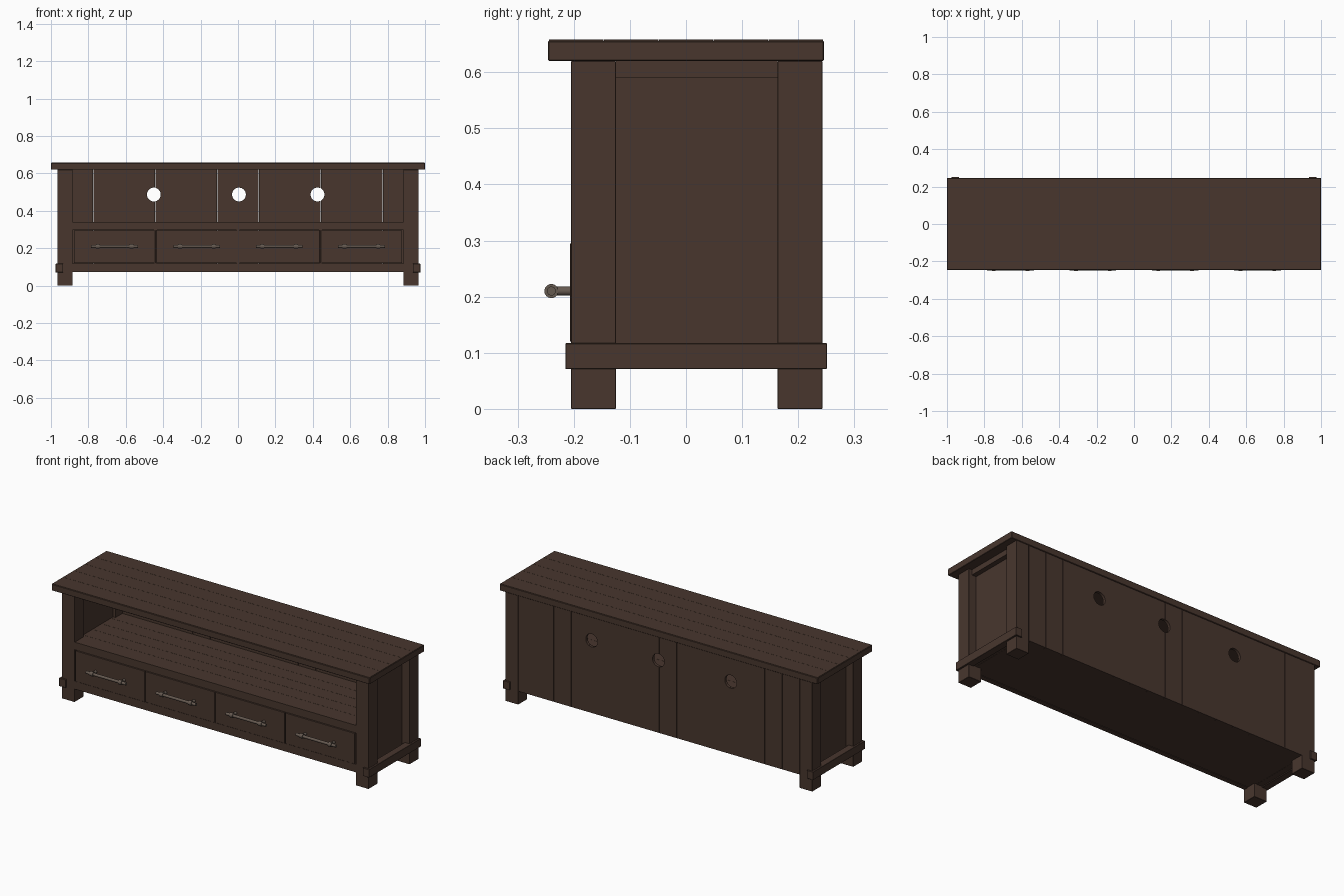
import bpy, bmesh, math
from mathutils import Matrix

if "Cube" in bpy.data.objects:
    bpy.data.objects.remove(bpy.data.objects["Cube"])


def material(name, rgb):
    m = bpy.data.materials.new(name)
    m.diffuse_color = (*rgb, 1)
    m.use_nodes = True
    m.node_tree.nodes["Principled BSDF"].inputs["Base Color"].default_value = m.diffuse_color
    return m


WOOD = material("dark brown wood", (0.065, 0.037, 0.027))
METAL = material("aged metal", (0.13, 0.10, 0.08))


def finish(name, bm, mat):
    me = bpy.data.meshes.new(name)
    bm.to_mesh(me)
    bm.free()
    me.materials.append(mat)
    ob = bpy.data.objects.new(name, me)
    bpy.context.collection.objects.link(ob)
    return ob


def add_box(bm, x, y, z):
    c = [(a[0] + a[1]) / 2 for a in (x, y, z)]
    s = [abs(a[1] - a[0]) for a in (x, y, z)]
    bmesh.ops.create_cube(bm, size=1, matrix=Matrix.Translation(c) @ Matrix.Diagonal((*s, 1)))


def box(name, x, y, z, bevel=0.0):
    bm = bmesh.new()
    add_box(bm, x, y, z)
    if bevel:
        bmesh.ops.bevel(bm, geom=bm.edges[:], offset=bevel, segments=1, affect='EDGES')
    return finish(name, bm, WOOD)


def add_cyl(bm, center, r, length, axis, n=24):
    rot = Matrix.Rotation(math.pi / 2, 4, 'Y' if axis == 'x' else 'X')
    bmesh.ops.create_cone(bm, cap_ends=True, segments=n, radius1=r, radius2=r,
                          depth=length, matrix=Matrix.Translation(center) @ rot)


def planks(name, x, y, z, count, along, gap=0.001):
    """Row of boards split along x or y with hairline joints."""
    bm = bmesh.new()
    lo, hi = x if along == 'x' else y
    w = (hi - lo) / count
    for i in range(count):
        a = lo + i * w + (gap / 2 if i else 0)
        b = lo + (i + 1) * w - (gap / 2 if i < count - 1 else 0)
        if along == 'x':
            add_box(bm, (a, b), y, z)
        else:
            add_box(bm, x, (a, b), z)
    return finish(name, bm, WOOD)


# Top: slab with boards laid on it
box("top_slab", (-1, 1), (-0.246, 0.246), (0.62, 0.656), 0.002)
planks("top_boards", (-0.998, 0.998), (-0.244, 0.244), (0.655, 0.658), 5, 'y')

# Legs, side panels and side rails, mirrored left and right
for s, side in ((-1, "left"), (1, "right")):
    for y, end in (((-0.205, -0.125), "front"), ((0.163, 0.243), "back")):
        box(f"{end}_{side}_leg", (s * 0.885, s * 0.965), y, (0, 0.62), 0.001)
    box(f"{side}_side_panel", (s * 0.90, s * 0.918), (-0.125, 0.163), (0.075, 0.62))
    box(f"{side}_upper_rail", (s * 0.90, s * 0.945), (-0.125, 0.163), (0.59, 0.62))
    box(f"{side}_lower_rail", (s * 0.935, s * 0.975), (-0.215, 0.251), (0.071, 0.117), 0.001)

# Bottom, shelf and front rails
box("bottom_board", (-0.936, 0.936), (-0.195, 0.23), (0.076, 0.092))
planks("shelf", (-0.90, 0.90), (-0.19, 0.226), (0.318, 0.34), 5, 'y')
box("front_lower_rail", (-0.885, 0.885), (-0.203, -0.175), (0.073, 0.118))
box("front_middle_rail", (-0.885, 0.885), (-0.203, -0.175), (0.297, 0.34))

# Back boards with three cable holes
back = planks("back_boards", (-0.885, 0.885), (0.225, 0.241), (0.075, 0.62), 16, 'x')
bm = bmesh.new()
for x in (-0.45, 0.005, 0.425):
    add_cyl(bm, (x, 0.233, 0.487), 0.037, 0.1, 'y', 32)
cutter = finish("hole_cutter", bm, WOOD)
cutter.hide_render = True
mod = back.modifiers.new("cable_holes", 'BOOLEAN')
mod.operation, mod.solver, mod.object = 'DIFFERENCE', 'EXACT', cutter
bpy.context.view_layer.objects.active = back
bpy.ops.object.modifier_apply(modifier=mod.name)
bpy.data.objects.remove(cutter)

# Four drawers with bar handles
for i in range(4):
    cx = -0.66 + 0.44 * i
    box(f"drawer_front_{i + 1}", (cx - 0.218, cx + 0.218), (-0.207, -0.187), (0.12, 0.295), 0.001)
    bm = bmesh.new()
    add_cyl(bm, (cx, -0.24, 0.21), 0.008, 0.25, 'x')
    for d in (-0.09, 0.09):
        add_cyl(bm, (cx + d, -0.24, 0.21), 0.0125, 0.02, 'x')
        add_cyl(bm, (cx + d, -0.222, 0.21), 0.008, 0.034, 'y')
    handle = finish(f"drawer_handle_{i + 1}", bm, METAL)
    bpy.ops.object.select_all(action='DESELECT')
    handle.select_set(True)
    bpy.context.view_layer.objects.active = handle
    bpy.ops.object.shade_smooth_by_angle()

# Drawer compartment dividers
for x in (-0.44, 0, 0.44):
    box("drawer_divider", (x - 0.008, x + 0.008), (-0.2, 0.22), (0.09, 0.32))
